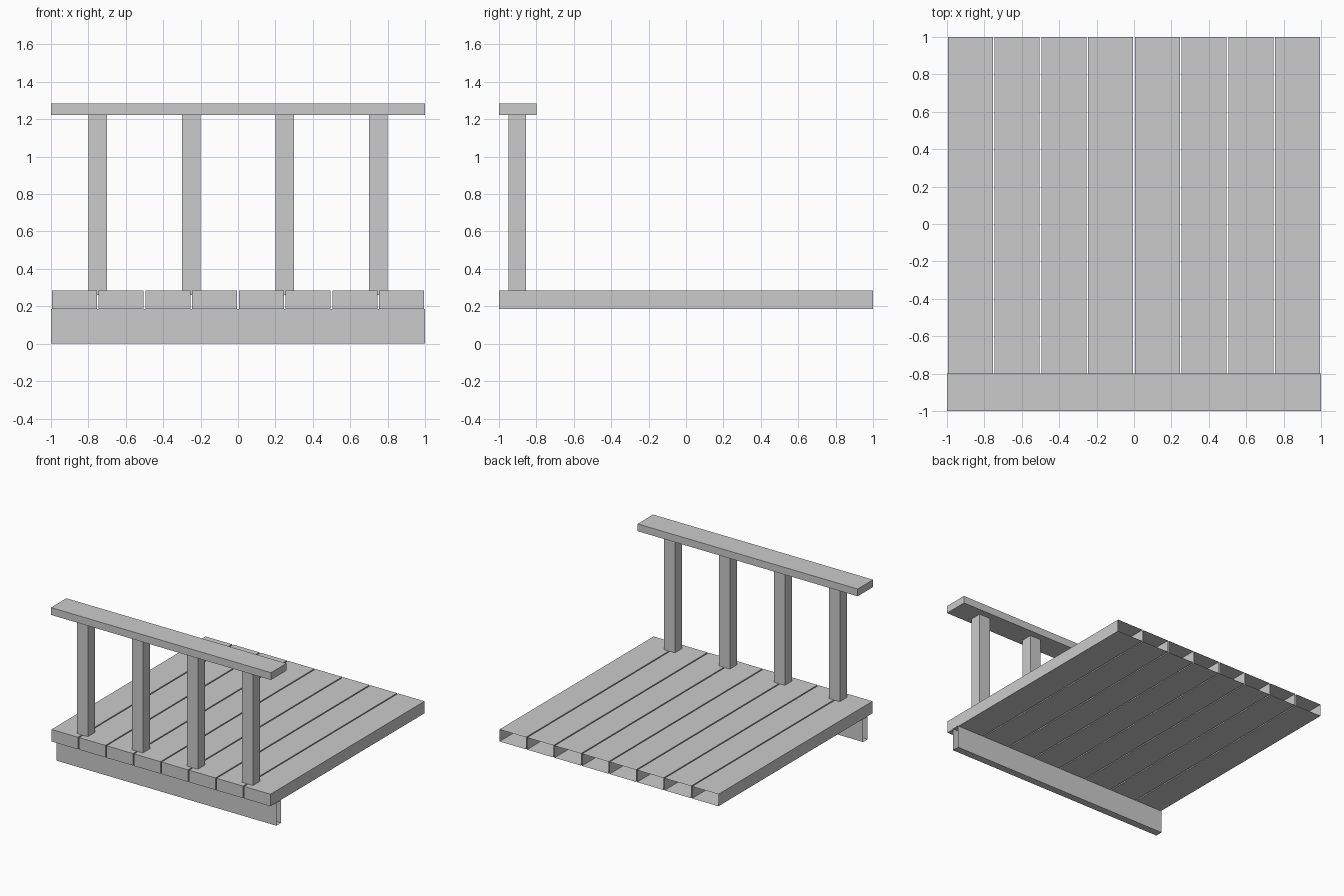
import bpy
import bmesh
from mathutils import Vector

if "Cube" in bpy.data.objects:
    bpy.data.objects.remove(bpy.data.objects["Cube"])


def box(name, lo, hi, open_sides=()):
    """Box between two corners; faces facing any of open_sides are left out."""
    lo, hi = Vector(lo), Vector(hi)
    bm = bmesh.new()
    bmesh.ops.create_cube(bm, size=1)
    bmesh.ops.scale(bm, vec=hi - lo, verts=bm.verts)
    bm.normal_update()
    gone = [f for f in bm.faces
            if any(f.normal.dot(Vector(d)) > 0.9 for d in open_sides)]
    bmesh.ops.delete(bm, geom=gone, context='FACES')
    mesh = bpy.data.meshes.new(name)
    bm.to_mesh(mesh)
    bm.free()
    obj = bpy.data.objects.new(name, mesh)
    obj.location = (lo + hi) / 2
    bpy.context.collection.objects.link(obj)
    return obj


# Deck planks, hollow and open at the back end
for i in range(8):
    x = -0.875 + 0.25 * i
    box(f"deck_plank_{i + 1}", (x - 0.12, -1, 0.185), (x + 0.12, 1, 0.284),
        [(0, 1, 0)])

# Support beam under the front edge, open at both ends
box("front_beam", (-1, -0.93, 0), (1, -0.87, 0.185), [(1, 0, 0), (-1, 0, 0)])

# Railing posts, sunk slightly into the deck, ends hidden
for i in range(4):
    x = -0.75 + 0.5 * i
    box(f"railing_post_{i + 1}", (x - 0.05, -0.95, 0.26), (x + 0.05, -0.855, 1.225),
        [(0, 0, 1), (0, 0, -1)])

# Handrail
box("handrail", (-1, -1, 1.224), (1, -0.8, 1.284))
